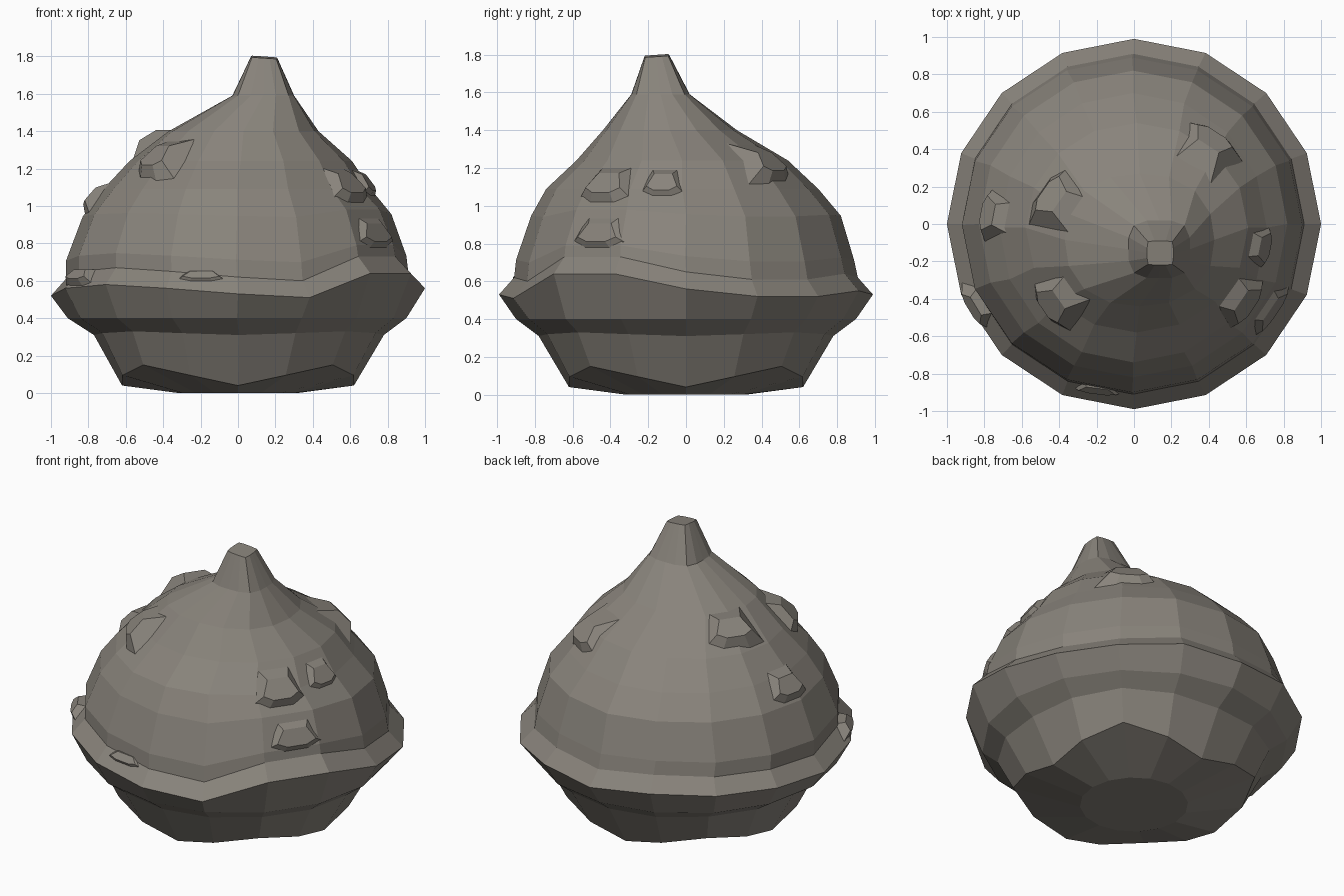
import bpy, bmesh, math
from mathutils import Vector
from mathutils.bvhtree import BVHTree

if "Cube" in bpy.data.objects:
    bpy.data.objects.remove(bpy.data.objects["Cube"])

stone = bpy.data.materials.new("warm grey stone")
stone.diffuse_color = (0.25, 0.23, 0.2, 1)
stone.use_nodes = True
stone.node_tree.nodes["Principled BSDF"].inputs["Base Color"].default_value = stone.diffuse_color
N = 16


def add_object(name, bm):
    bmesh.ops.recalc_face_normals(bm, faces=bm.faces[:])
    mesh = bpy.data.meshes.new(name)
    bm.to_mesh(mesh)
    mesh.materials.append(stone)
    ob = bpy.data.objects.new(name, mesh)
    bpy.context.collection.objects.link(ob)
    return ob


# Rings: z, x min, x max, y min, y max, squareness, rim waviness, corner lift
RINGS = [
    (0.00, -.32, .32, -.32, .32, 2.0, 0, 0),
    (0.04, -.62, .62, -.62, .62, 2.0, 0, .11),
    (0.31, -.77, .78, -.78, .78, 2.05, 0, .02),
    (0.40, -.91, .90, -.90, .90, 2.0, 0, 0),
    (0.54, -1.0, 1.0, -.99, .99, 2.0, 1, 0),
    (0.63, -.92, .91, -.91, .91, 2.0, 1, 0),
    (0.72, -.92, .90, -.90, .89, 2.0, .7, 0),
    (0.95, -.83, .82, -.82, .82, 2.0, .3, 0),
    (1.09, -.72, .71, -.74, .70, 2.0, 0, 0),
    (1.24, -.58, .61, -.58, .54, 2.0, 0, 0),
    (1.40, -.37, .43, -.44, .27, 2.3, 0, 0),
    (1.59, -.03, .30, -.29, .02, 3.5, 0, 0),
    (1.795, .07, .21, -.22, -.09, 9.0, 0, 0),
]
# Height changes around the rim, counter-clockwise from +x
WAVE = [.02, -.02, -.02, .01, -.01, .02, .01, 0,
        -.02, .02, .04, .02, -.01, -.03, .10, .10]

# Main lump, lofted ring by ring
bm = bmesh.new()
loops = []
for z, x0, x1, y0, y1, p, wave, lift in RINGS:
    loop = []
    for i in range(N):
        a = 2 * math.pi * i / N
        c, s = math.cos(a), math.sin(a)
        k = (abs(c) ** p + abs(s) ** p) ** (-1 / p)
        corner = math.sin(2 * a) ** 2 * lift
        k *= 1 + corner * 1.4
        loop.append(bm.verts.new(((x0 + x1) / 2 + (x1 - x0) / 2 * c * k,
                                  (y0 + y1) / 2 + (y1 - y0) / 2 * s * k,
                                  z + WAVE[i] * wave + corner)))
    loops.append(loop)
# Tilt the tip slightly up towards the back left
for v in loops[-1]:
    v.co.z += .07 * (v.co.y - v.co.x + .29)
for lo, hi in zip(loops, loops[1:]):
    for i in range(N):
        j = (i + 1) % N
        bm.faces.new((lo[i], lo[j], hi[j], hi[i]))
bm.faces.new(loops[0][::-1])
bm.faces.new(loops[-1])
add_object("stone_body", bm)
tree = BVHTree.FromBMesh(bm)
bm.free()


# Chips: wedge-shaped lumps, flush uphill and stepped downhill
def chip(x, y, z, w, h, out):
    origin = Vector((0, 0, 0.55))
    d = (Vector((x, y, z)) - origin).normalized()
    hit, normal, _, _ = tree.ray_cast(origin + d * 3, -d)
    normal = normal if normal.dot(d) > 0 else -normal
    side = Vector((0, 0, 1)).cross(normal).normalized()
    up = normal.cross(side)
    b = bmesh.new()
    rows = []
    for depth, sw, lo, hi in ((-.05, 1, -1, 1.2), (out, .55, -.5, .3)):
        rows.append([b.verts.new(hit + normal * depth + side * w * sw * u + up * h * v)
                     for u, v in ((-1, lo * .6), (-.5, lo), (.5, lo),
                                  (1, lo * .6), (.6, hi), (-.6, hi))])
    for i in range(6):
        j = (i + 1) % 6
        b.faces.new((rows[0][i], rows[0][j], rows[1][j], rows[1][i]))
    b.faces.new(rows[0])
    b.faces.new(rows[1])
    add_object("stone_chip", b)
    b.free()


for spec in [(-.42, .13, 1.36, .20, .16, .05), (-.40, -.40, 1.24, .18, .18, .05),
             (.40, .42, 1.22, .20, .16, .04), (.56, -.40, 1.10, .20, .16, .045),
             (.67, -.12, 1.12, .15, .13, .03), (-.76, .05, 1.05, .17, .14, .04),
             (.72, -.45, .86, .22, .13, .025), (-.87, -.45, .62, .17, .08, .04),
             (-.2, -.90, .63, .18, .06, .015)]:
    chip(*spec)
